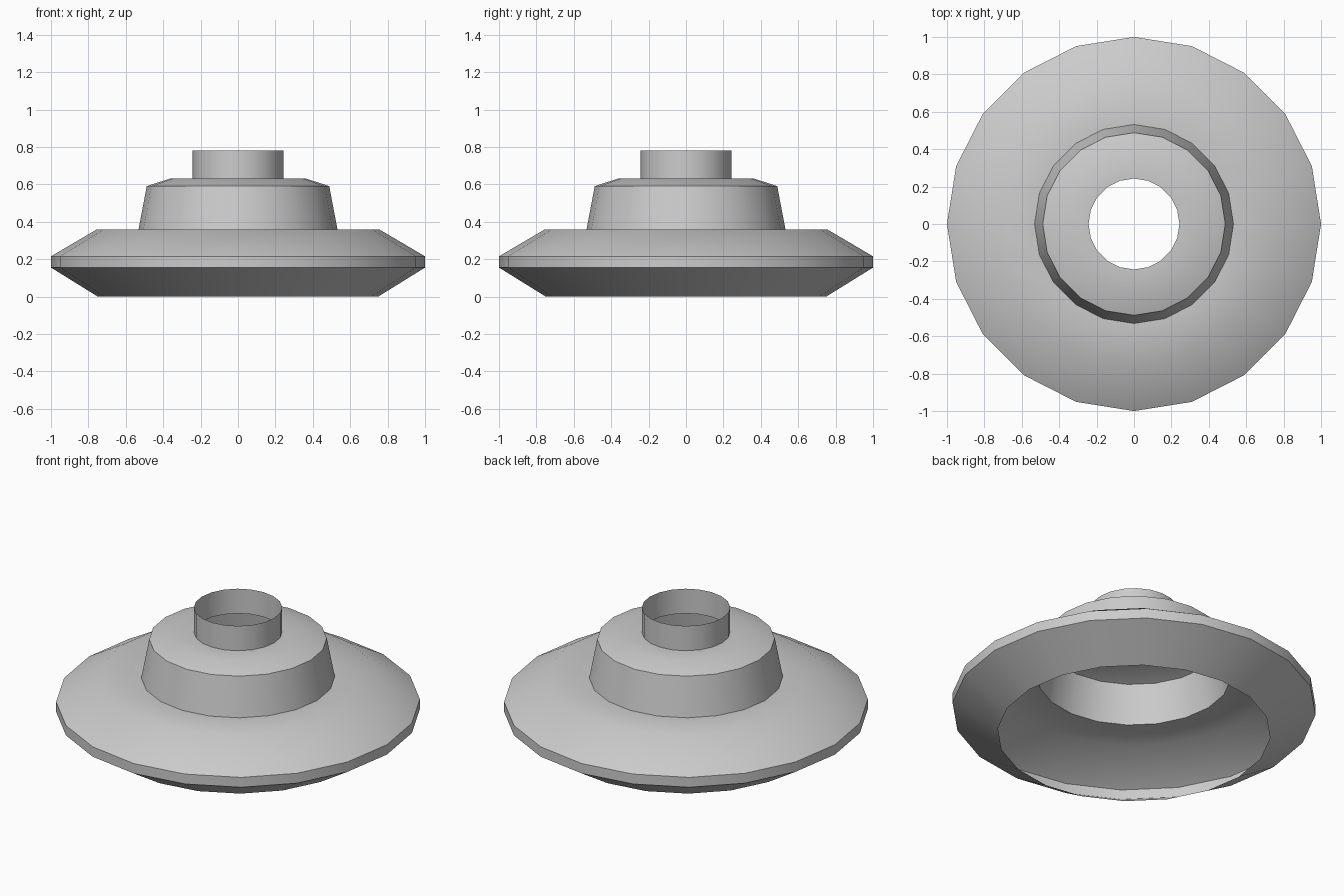
import bpy
import bmesh
from math import cos, sin, tau, radians

if "Cube" in bpy.data.objects:
    bpy.data.objects.remove(bpy.data.objects["Cube"])

SIDES = 20


def revolve(name, profile):
    """Spin an open (radius, height) profile around z as a thin shell."""
    bm = bmesh.new()
    rings = [[bm.verts.new((r * cos(tau * k / SIDES), r * sin(tau * k / SIDES), z))
              for k in range(SIDES)] for r, z in profile]
    for low, high in zip(rings, rings[1:]):
        for k in range(SIDES):
            n = (k + 1) % SIDES
            bm.faces.new((low[k], low[n], high[n], high[k]))
    mesh = bpy.data.meshes.new(name)
    bm.to_mesh(mesh)
    bm.free()
    obj = bpy.data.objects.new(name, mesh)
    bpy.context.collection.objects.link(obj)
    bpy.ops.object.select_all(action='DESELECT')
    obj.select_set(True)
    bpy.context.view_layer.objects.active = obj
    bpy.ops.object.shade_smooth_by_angle(angle=radians(35))
    return obj


# Wide lower disc, open underneath
revolve("base_rim", [(0.75, 0), (1.0, 0.155), (1.0, 0.215), (0.757, 0.358), (0.532, 0.358)])

# Tapered middle tier with a bevelled top
revolve("upper_tier", [(0.532, 0.358), (0.488, 0.59), (0.367, 0.63), (0.243, 0.63)])

# Open neck on top
revolve("neck", [(0.243, 0.63), (0.243, 0.78)])
